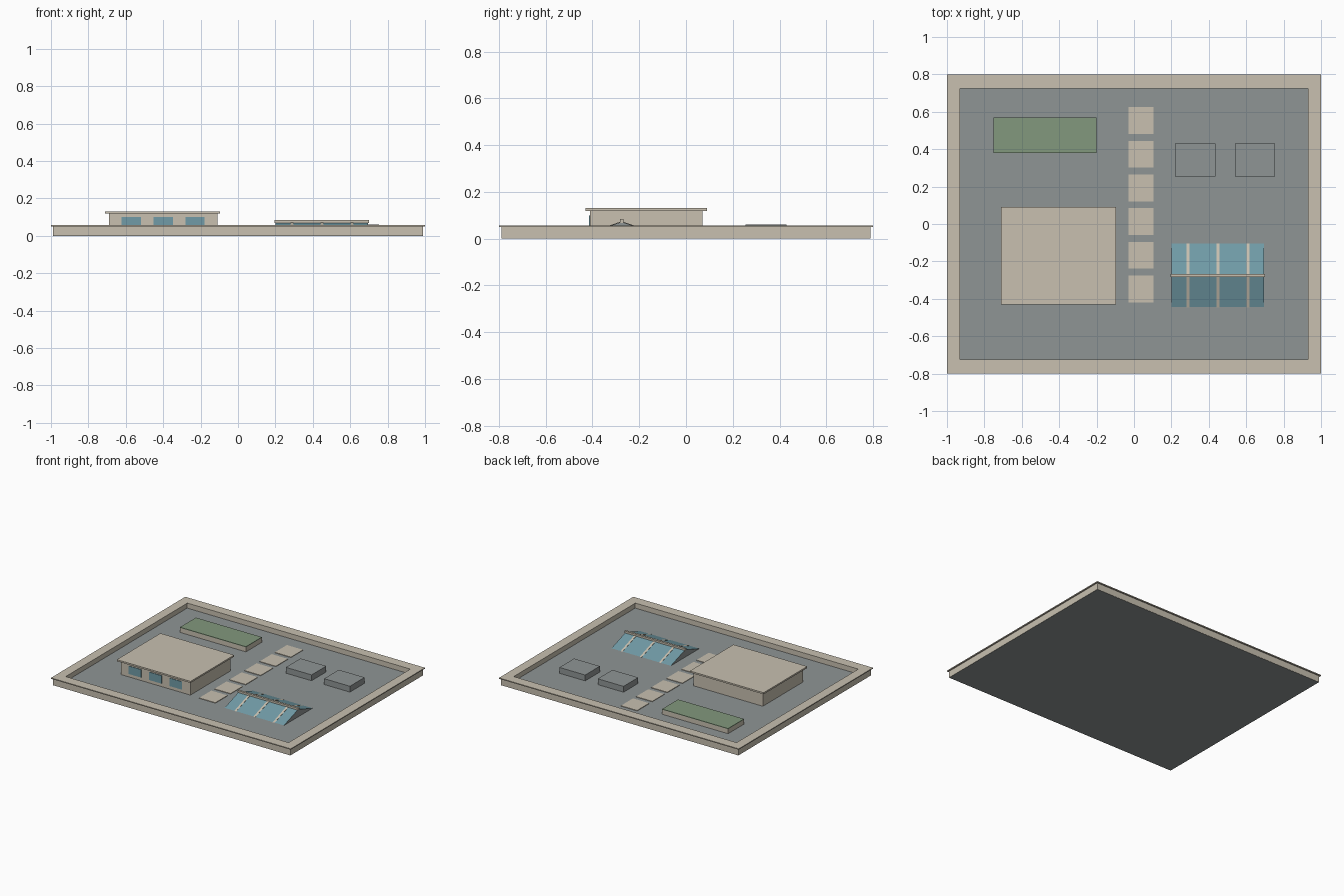
import bpy, bmesh

old = bpy.data.objects.get("Cube")
if old:
    bpy.data.objects.remove(old, do_unlink=True)


def material(name, rgb):
    m = bpy.data.materials.new(name)
    m.use_nodes = True
    m.diffuse_color = (*rgb, 1)
    m.node_tree.nodes["Principled BSDF"].inputs["Base Color"].default_value = (*rgb, 1)
    return m


STONE = material("warm_stone", (0.578, 0.527, 0.434))
GREY = material("roof_grey", (0.275, 0.301, 0.301))
GREEN = material("planting_green", (0.223, 0.314, 0.205))
GLASS = material("blue_glass", (0.165, 0.33, 0.385))


def finish(name, bm, *mats):
    bmesh.ops.recalc_face_normals(bm, faces=bm.faces)
    mesh = bpy.data.meshes.new(name)
    bm.to_mesh(mesh)
    bm.free()
    for m in mats:
        mesh.materials.append(m)
    obj = bpy.data.objects.new(name, mesh)
    bpy.context.collection.objects.link(obj)
    return obj


def box(name, x, y, z, mat):
    """Box from three (low, high) ranges."""
    bm = bmesh.new()
    bmesh.ops.create_cube(bm, size=1)
    for v in bm.verts:
        v.co = [r[0] if c < 0 else r[1] for c, r in zip(v.co, (x, y, z))]
    return finish(name, bm, mat)


def frame(name, outer, inner, z, mat):
    """Rectangular ring with mitred corners."""
    bm = bmesh.new()
    signs = ((-1, -1), (1, -1), (1, 1), (-1, 1))
    loops = [[bm.verts.new((sx * h[0], sy * h[1], level)) for sx, sy in signs]
             for h, level in ((outer, z[0]), (outer, z[1]), (inner, z[1]), (inner, z[0]))]
    for a, b in zip(loops, loops[1:] + loops[:1]):
        for i in range(4):
            j = (i + 1) % 4
            bm.faces.new((a[i], a[j], b[j], b[i]))
    return finish(name, bm, mat)


def gable(name, x, half, base, peak, *mats):
    """Triangular prism along x; a second material colours its ends."""
    bm = bmesh.new()
    mid = -0.275
    profile = ((mid - half, base), (mid + half, base), (mid, peak))
    ends = [[bm.verts.new((px, py, pz)) for py, pz in profile] for px in x]
    for end in ends:
        bm.faces.new(end)
    for i in range(3):
        j = (i + 1) % 3
        bm.faces.new((ends[0][i], ends[0][j], ends[1][j], ends[1][i]))
    bm.normal_update()
    for f in bm.faces:
        f.material_index = int(len(mats) > 1 and abs(f.normal.x) > 0.9)
    return finish(name, bm, *mats)


FLOOR = 0.016

# Roof deck, parapet and coping
box("roof_deck", (-0.988, 0.988), (-0.788, 0.788), (0, FLOOR), GREY)
frame("parapet_wall", (0.99, 0.79), (0.935, 0.73), (0.0005, 0.05), STONE)
frame("parapet_coping", (1.0, 0.8), (0.93, 0.725), (0.05, 0.057), STONE)

# Pavilion with overhanging roof and three front windows
box("pavilion_walls", (-0.69, -0.11), (-0.41, 0.07), (FLOOR, 0.119), STONE)
box("pavilion_roof", (-0.71, -0.095), (-0.43, 0.09), (0.119, 0.131), STONE)
for i in range(3):
    cx = -0.57 + i * 0.17
    box(f"pavilion_window_{i + 1}", (cx - 0.052, cx + 0.052), (-0.414, -0.408),
        (0.04, 0.1), GLASS)

# Glazed skylight with ribs and ridge bar
gable("skylight_glass", (0.2, 0.695), 0.17, FLOOR, 0.072, GLASS, GREY)
for i in range(3):
    cx = 0.29 + i * 0.16
    gable(f"skylight_rib_{i + 1}", (cx - 0.008, cx + 0.008), 0.172, FLOOR, 0.075, STONE)
box("skylight_ridge", (0.195, 0.7), (-0.283, -0.267), (0.068, 0.084), STONE)

# Planter
box("planter_box", (-0.75, -0.2), (0.38, 0.57), (FLOOR, 0.05), STONE)
box("planter_greenery", (-0.75, -0.2), (0.38, 0.57), (0.05, 0.055), GREEN)

# Stepping pads
for i in range(6):
    cy = 0.553 - i * 0.18
    box(f"stepping_pad_{i + 1}", (-0.03, 0.105), (cy - 0.072, cy + 0.072),
        (FLOOR, 0.02), STONE)

# Rooftop equipment boxes
for i, left in enumerate((0.22, 0.54)):
    box(f"equipment_box_{i + 1}", (left, left + 0.215), (0.255, 0.43), (FLOOR, 0.06), GREY)
